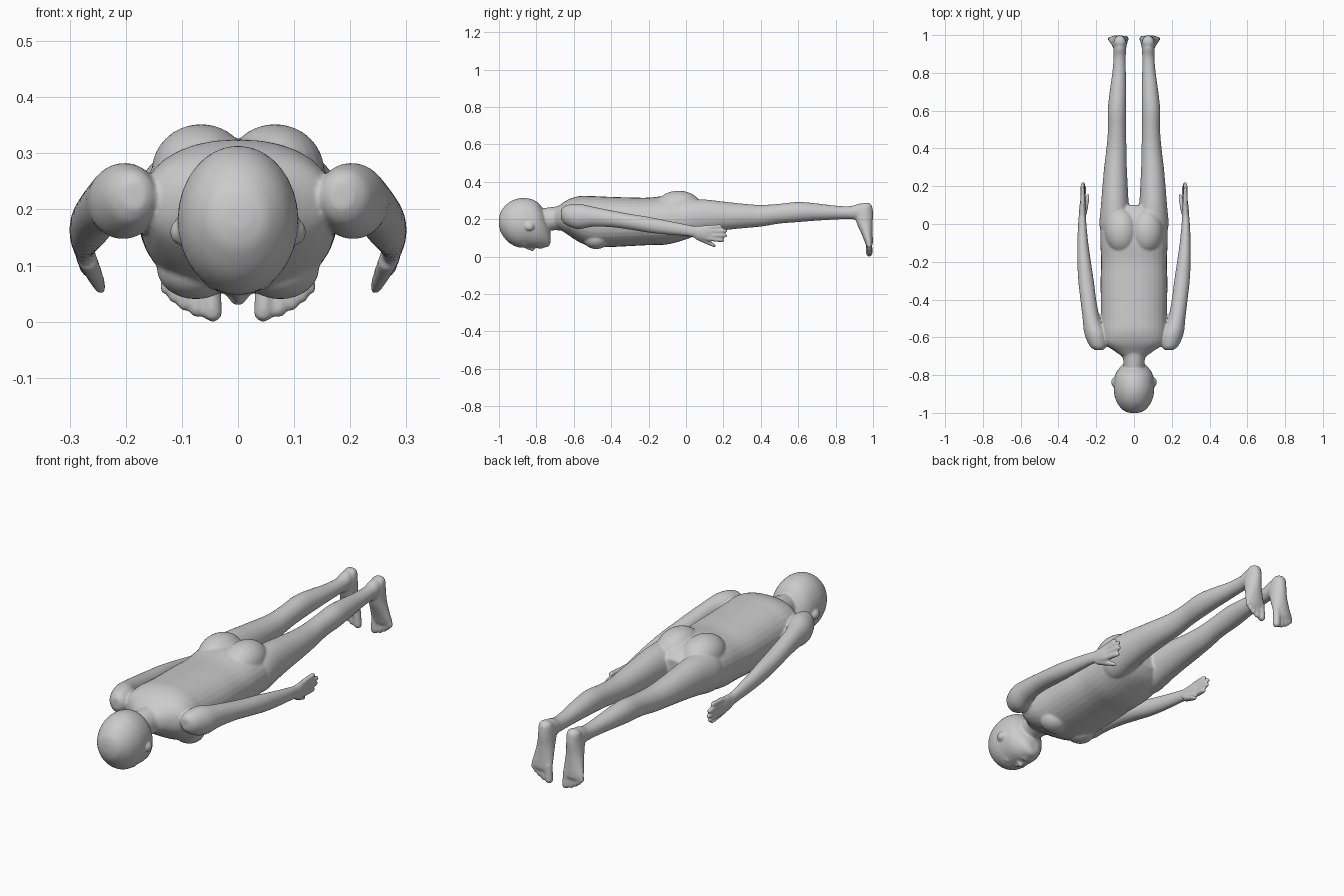
import bpy, bmesh, math
from mathutils import Matrix, Vector

bm = bmesh.new()


def spline(rows, steps=5):
    """Catmull-Rom interpolation of section rows."""
    out = []
    for i in range(len(rows) - 1):
        p = [rows[max(i - 1, 0)], rows[i], rows[i + 1], rows[min(i + 2, len(rows) - 1)]]
        for s in range(steps):
            t = s / steps
            out.append([0.5 * (2 * b + (c - a) * t + (2 * a - 5 * b + 4 * c - d) * t * t
                               + (3 * b - a - 3 * c + d) * t ** 3) for a, b, c, d in zip(*p)])
    return out + [list(rows[-1])]


def loft(rows, axis='y', sides=(1,), power=2.0, n=32):
    """Rows: position on axis, two centre coordinates, two radii."""
    for sx in sides:
        rings = []
        for t, a, b, ra, rb in spline(rows):
            ring = []
            for k in range(n):
                c, s = math.cos(2 * math.pi * k / n), math.sin(2 * math.pi * k / n)
                u = a + ra * math.copysign(abs(c) ** (2 / power), c)
                v = b + rb * math.copysign(abs(s) ** (2 / power), s)
                ring.append(bm.verts.new((sx * u, t, v) if axis == 'y' else (sx * u, v, t)))
            rings.append(ring)
        for r, q in zip(rings, rings[1:]):
            for k in range(n):
                bm.faces.new((r[k], r[(k + 1) % n], q[(k + 1) % n], q[k]))
        bm.faces.new(rings[0])
        bm.faces.new(rings[-1])


def ball(loc, radii, sides=(1,)):
    for sx in sides:
        m = Matrix.Translation((sx * loc[0], loc[1], loc[2])) @ Matrix.Diagonal((*radii, 1))
        bmesh.ops.create_uvsphere(bm, u_segments=24, v_segments=16, radius=1, matrix=m)


def digit(a, b, ra, rb, axis):
    """Rounded finger or toe from point a to point b."""
    a, b = Vector(a), Vector(b)
    rows = []
    for f, r in ((0, ra), (0.5, (ra + rb) / 2), (0.8, rb), (0.93, rb * 0.8), (1, rb * 0.3)):
        p = a.lerp(b, f)
        rows.append((p.y, p.x, p.z, r, r) if axis == 'y' else (p.z, p.x, p.y, r, r))
    loft(rows, axis, BOTH, n=16)


BOTH = (1, -1)

# head and neck
loft([(-1, 0, .185, .02, .02), (-.988, 0, .185, .055, .06), (-.95, 0, .182, .088, .105),
      (-.9, 0, .18, .105, .13), (-.85, 0, .18, .107, .132), (-.8, 0, .17, .1, .125),
      (-.765, 0, .15, .08, .103), (-.737, 0, .115, .052, .062), (-.725, 0, .1, .025, .03)])
loft([(-.82, 0, .19, .055, .06), (-.74, 0, .2, .055, .062), (-.68, 0, .205, .066, .065),
      (-.6, 0, .21, .09, .08)])
# nose, lips, eyes and ears
ball((0, -.835, .055), (.012, .03, .02))
ball((0, -.822, .046), (.018, .013, .018))
ball((0, -.782, .052), (.026, .007, .012))
ball((0, -.77, .054), (.022, .007, .012))
ball((.04, -.865, .07), (.02, .012, .014), BOTH)
ball((.107, -.837, .16), (.014, .024, .022), BOTH)

# torso
loft([(-.71, 0, .205, .05, .045), (-.675, 0, .21, .1, .065), (-.63, 0, .21, .16, .095),
      (-.57, 0, .2, .175, .123), (-.5, 0, .187, .176, .136), (-.4, 0, .185, .176, .134),
      (-.3, 0, .186, .177, .13), (-.2, 0, .188, .174, .127), (-.1, 0, .195, .178, .13),
      (0, 0, .205, .175, .113), (.06, 0, .21, .14, .09), (.1, 0, .215, .07, .055)], power=2.25)
# chest and buttocks
ball((.075, -.48, .095), (.07, .07, .055), BOTH)
ball((.066, -.04, .268), (.088, .12, .084), BOTH)

# arms
loft([(-.668, .185, .225, .02, .025), (-.645, .19, .222, .045, .05), (-.58, .203, .215, .06, .068),
      (-.5, .226, .213, .046, .054), (-.4, .242, .202, .042, .045), (-.3, .254, .186, .041, .042),
      (-.2, .264, .17, .036, .042), (-.1, .271, .155, .029, .037), (0, .274, .141, .022, .031),
      (.06, .273, .13, .018, .03)], sides=BOTH)
# palms
loft([(.02, .273, .136, .018, .026), (.06, .273, .13, .018, .034), (.1, .272, .127, .016, .04),
      (.13, .27, .125, .013, .038), (.14, .27, .125, .008, .03)], sides=BOTH)
# fingers and thumbs
for z0, z1, y1, x1 in ((.155, .162, .195, .272), (.136, .138, .222, .272),
                       (.116, .112, .222, .268), (.097, .086, .205, .262)):
    digit((.271, .11, z0), (x1, y1, z1), .0125, .0115, 'y')
digit((.268, .05, .11), (.243, .16, .055), .018, .012, 'y')

# legs
loft([(-.06, .09, .2, .08, .09), (0, .097, .205, .086, .1), (.1, .101, .215, .074, .09),
      (.2, .1, .217, .067, .077), (.3, .098, .217, .06, .066), (.4, .093, .218, .053, .058),
      (.5, .09, .229, .048, .053), (.6, .09, .238, .049, .054), (.7, .085, .238, .044, .046),
      (.8, .079, .235, .036, .037), (.88, .076, .235, .032, .035), (.93, .075, .24, .033, .044),
      (.97, .075, .245, .026, .035)], sides=BOTH)
# feet
loft([(.287, .075, .965, .015, .012), (.272, .075, .962, .03, .032), (.23, .075, .95, .036, .05),
      (.18, .077, .955, .039, .043), (.13, .08, .966, .046, .032), (.09, .083, .975, .052, .024),
      (.065, .083, .979, .05, .019), (.055, .083, .98, .04, .012)], 'z', BOTH)
# toes
for x0, x1, z1, r in ((.05, .045, .0, .018), (.076, .074, .008, .0135), (.096, .096, .02, .0125),
                      (.112, .114, .034, .012), (.124, .129, .05, .0115)):
    digit((x0, .978, .09), (x1, .98, z1), r, r, 'z')

# fuse all parts into one smooth skin
bmesh.ops.recalc_face_normals(bm, faces=bm.faces)
mesh = bpy.data.meshes.new("body")
bm.to_mesh(mesh)
bm.free()
body = bpy.data.objects.new("body", mesh)
bpy.context.collection.objects.link(body)
fuse = body.modifiers.new("fuse", 'REMESH')
fuse.mode = 'VOXEL'
fuse.voxel_size = .0052
fuse.use_smooth_shade = True
relax = body.modifiers.new("relax", 'SMOOTH')
relax.factor = .5
relax.iterations = 7
